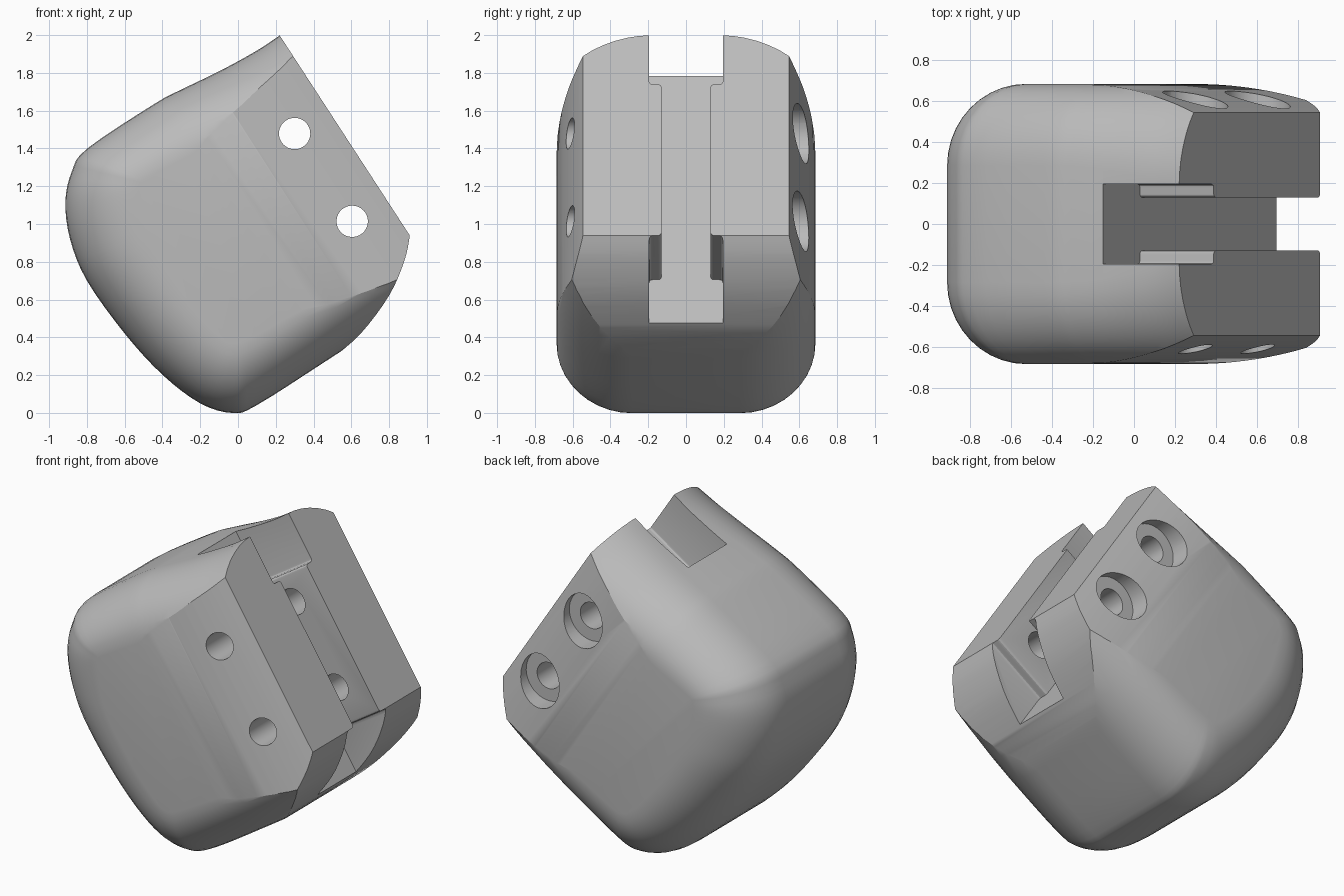
import bpy, bmesh, math
from mathutils import Vector

old = bpy.data.objects.get("Cube")
if old:
    bpy.data.objects.remove(old, do_unlink=True)

SIDE = 0.685     # half width of the block
FACE = 1.275     # distance of the mounting face along its normal


def place(w, y, t):
    """Block coordinates (depth behind the face, width, along the face) to world."""
    n = FACE - w
    return Vector((0.838 * n + 0.545 * t, y, 0.545 * n - 0.838 * t))


def finish(name, bm):
    bmesh.ops.recalc_face_normals(bm, faces=bm.faces)
    mesh = bpy.data.meshes.new(name)
    bm.to_mesh(mesh)
    bm.free()
    ob = bpy.data.objects.new(name, mesh)
    bpy.context.scene.collection.objects.link(ob)
    return ob


def prism(name, profile, put, lo, hi, bevel=0):
    """Extrude a closed profile; optionally round its long edges."""
    bm = bmesh.new()
    rings = [[bm.verts.new(put(a, b, h)) for a, b in profile] for h in (lo, hi)]
    long_edges = [bm.edges.new(pair) for pair in zip(*rings)]
    for ring in rings:
        bm.faces.new(ring)
    n = len(profile)
    for i in range(n):
        j = (i + 1) % n
        bm.faces.new((rings[0][i], rings[0][j], rings[1][j], rings[1][i]))
    if bevel:
        bmesh.ops.recalc_face_normals(bm, faces=bm.faces)
        bmesh.ops.bevel(bm, geom=long_edges, offset=bevel, segments=3,
                        profile=0.5, affect='EDGES')
    return finish(name, bm)


def along_y(a, b, h):
    return place(a, h, b)


def along_t(a, b, h):
    return place(a, b, h)


def along_w(a, b, h):
    return place(h, b, a)


def spline(points, steps):
    """Smooth curve through the control points."""
    pts = [Vector(p) for p in points]
    out = []
    for i in range(len(pts) - 1):
        p0, p1, p2 = pts[max(i - 1, 0)], pts[i], pts[i + 1]
        p3 = pts[min(i + 2, len(pts) - 1)]
        for k in range(steps):
            s = k / steps
            out.append(0.5 * (2 * p1 + (p2 - p0) * s
                              + (2 * p0 - 5 * p1 + 4 * p2 - p3) * s * s
                              + (3 * p1 - p0 - 3 * p2 + p3) * s ** 3))
    return out + [pts[-1]]


def taper(w):
    return max(0.0, 1 - w / 0.75) ** 2


# Outline pairs: outer silhouette (w, t), then matching edge of the flat side (w, t)
outline = spline([
    (0, -1.556, 0, -1.23), (.145, -1.554, .145, -1.23), (.372, -1.571, .372, -1.24),
    (.6, -1.6, .58, -1.26), (.75, -1.613, .72, -1.28), (1.18, -1.609, 1, -1.31),
    (1.315, -1.552, 1.05, -1.3), (1.431, -1.437, 1.09, -1.25),
    (1.519, -1.256, 1.14, -1.12), (1.564, -1.023, 1.18, -.95),
    (1.549, -.679, 1.18, -.68), (1.5, -.386, 1.15, -.45),
    (1.415, -.151, 1.12, -.35), (1.3, -.016, 1.08, -.31),
    (1.17, .02, 1, -.295), (.706, .024, .7, -.28), (0, .024, 0, -.28)], 4)

# Rounded block: loft of outlines across the width
SEG = 10
bm = bmesh.new()
rows = []
for i in range(-SEG, SEG + 1):
    for edge in ((-1, 1) if i == 0 else (math.copysign(1, i),)):
        a = abs(i) / SEG * math.pi / 2
        blend = 1 - math.cos(a)
        row = []
        for ow, ot, iw, it in outline:
            w, t = ow + (iw - ow) * blend, ot + (it - ot) * blend
            y = 0.285 + 0.4 * math.sin(a) - 0.1 * taper(w) * math.cos(a)
            row.append(bm.verts.new(place(w, edge * y, t)))
        rows.append(row)
for r0, r1 in zip(rows, rows[1:]):
    for k in range(len(outline) - 1):
        bm.faces.new((r0[k], r0[k + 1], r1[k + 1], r1[k]))
bm.faces.new(rows[0])
bm.faces.new(rows[-1])
bm.faces.new([r[0] for r in rows] + [r[-1] for r in reversed(rows)])
block = finish("rounded_block", bm)

# Tapered side envelope
curve = [(w, SIDE - 0.14 * taper(w)) for w in [0.75 * i / 12 for i in range(13)]]
half = [(-0.1, curve[0][1] - 0.04)] + curve + [(0.82, 0.76), (1.8, 0.76)]
envelope = prism("side_envelope", half + [(w, -y) for w, y in reversed(half)],
                 along_t, -2, 0.4)

# Curved relief under the mounting face
relief = spline([(-.1, -.42), (0, -.292), (.102, -.191), (.267, -.084),
                 (.5, .002), (.7, .03)], 4)
relief_cut = prism("lower_relief", relief + [Vector((.7, .3)), Vector((-.1, .3))],
                   along_y, -1, 1)

# Slot with a narrowed middle between two pads
side = [(-1.9, .195), (-1.246, .195), (-1.246, .13), (-.292, .13),
        (-.292, .195), (.4, .195)]
slot_cut = prism("slot", side + [(t, -y) for t, y in reversed(side)],
                 along_w, -0.1, 0.43, bevel=0.018)

# Screw holes with counterbores on the back side
holes = []
for x, z in ((0.30, 1.48), (0.605, 1.015)):
    cw, ct = FACE - (0.838 * x + 0.545 * z), 0.545 * x - 0.838 * z
    for name, radius, lo, hi in (("screw_hole", .083, -1, 1), ("counterbore", .16, .52, 1)):
        ring = [(cw + radius * math.cos(k * math.tau / 40),
                 ct + radius * math.sin(k * math.tau / 40)) for k in range(40)]
        holes.append(prism(name, ring, along_y, lo, hi))

# Carve the block
bpy.context.view_layer.objects.active = block
block.select_set(True)
jobs = [(envelope, 'INTERSECT')] + [(c, 'DIFFERENCE') for c in [relief_cut, slot_cut] + holes]
for cutter, mode in jobs:
    cutter.hide_render = True
    mod = block.modifiers.new("cut", 'BOOLEAN')
    mod.operation, mod.solver, mod.object = mode, 'EXACT', cutter
    bpy.ops.object.modifier_apply(modifier=mod.name)
    bpy.data.objects.remove(cutter, do_unlink=True)

# Plain grey finish
grey = bpy.data.materials.new("plain_grey")
grey.use_nodes = True
colour = (0.5, 0.5, 0.5, 1)
grey.diffuse_color = colour
grey.node_tree.nodes["Principled BSDF"].inputs["Base Color"].default_value = colour
block.data.materials.clear()
block.data.materials.append(grey)
for poly in block.data.polygons:
    poly.material_index = 0
bpy.ops.object.select_all(action='DESELECT')
block.select_set(True)
bpy.ops.object.shade_smooth_by_angle(angle=math.radians(25))
